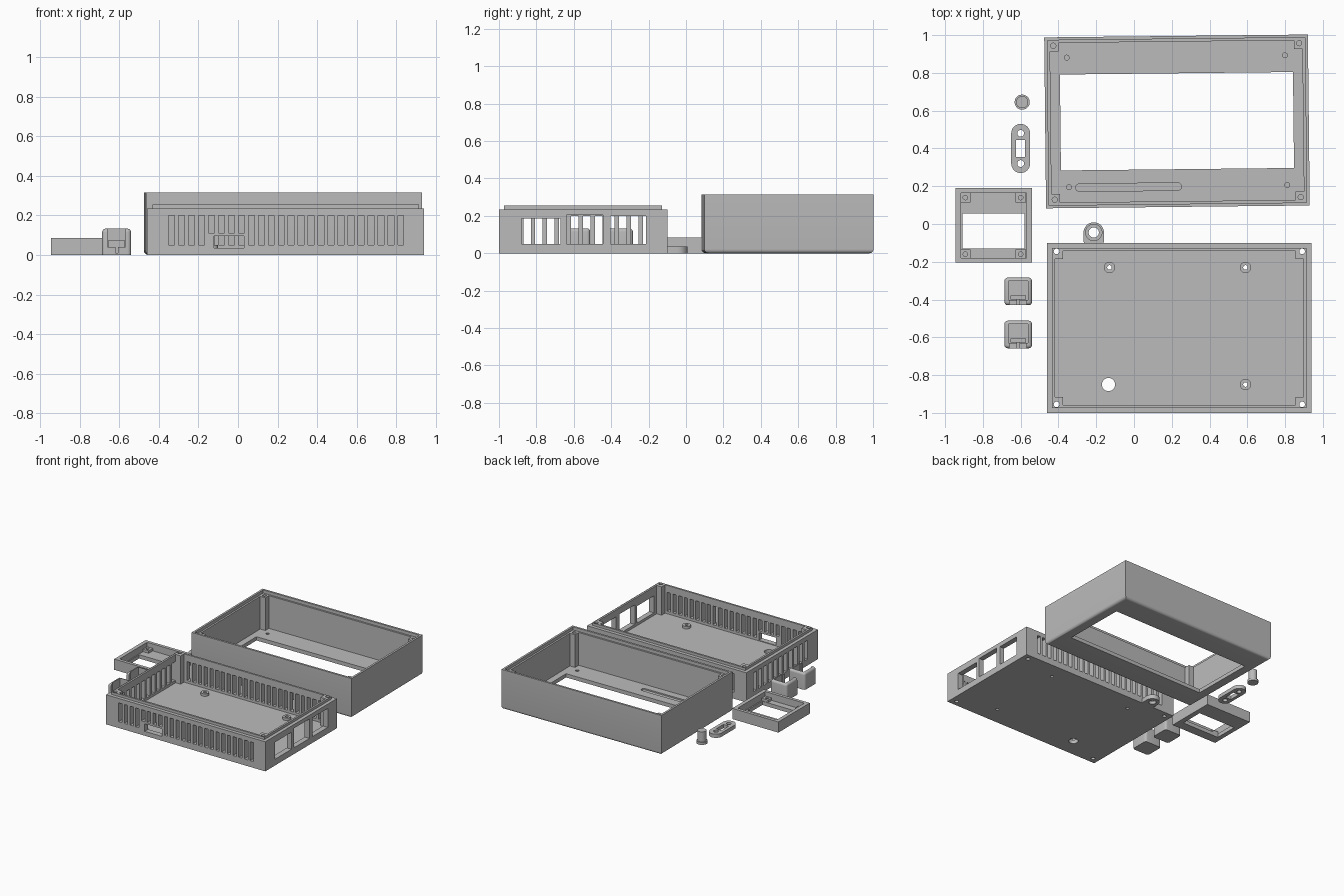
import bpy
import bmesh
from mathutils import Matrix

default = bpy.data.objects.get("Cube")
if default:
    bpy.data.objects.remove(default, do_unlink=True)

grey = bpy.data.materials.new("light_grey_plastic")
grey.use_nodes = True
GREY = (0.5, 0.5, 0.5, 1)
grey.diffuse_color = GREY
grey.node_tree.nodes["Principled BSDF"].inputs["Base Color"].default_value = GREY


# Shape helpers: each returns a function that adds the shape to a bmesh
def box(x0, x1, y0, y1, z0, z1, radius=0, rounded=None):
    def add(bm):
        place = (Matrix.Translation(((x0 + x1) / 2, (y0 + y1) / 2, (z0 + z1) / 2))
                 @ Matrix.Diagonal((x1 - x0, y1 - y0, z1 - z0, 1)))
        verts = bmesh.ops.create_cube(bm, size=1, matrix=place)["verts"]
        if rounded:
            edges = {e for v in verts for e in v.link_edges if rounded(*[p.co for p in e.verts])}
            bmesh.ops.bevel(bm, geom=list(edges), offset=radius, segments=5,
                            profile=0.5, affect='EDGES')
    return add


def cyl(x, y, r, z0, z1, r_top=None):
    def add(bm):
        bmesh.ops.create_cone(bm, cap_ends=True, segments=32, radius1=r,
                              radius2=r if r_top is None else r_top, depth=z1 - z0,
                              matrix=Matrix.Translation((x, y, (z0 + z1) / 2)))
    return add


def pill(x0, y0, x1, y1, r, z0, z1):
    def add(bm):
        verts = []
        for x, y in ((x0, y0), (x1, y1)):
            verts += bmesh.ops.create_cone(
                bm, cap_ends=False, segments=32, radius1=r, radius2=r, depth=z1 - z0,
                matrix=Matrix.Translation((x, y, (z0 + z1) / 2)))["verts"]
        hull = bmesh.ops.convex_hull(bm, input=verts)
        bmesh.ops.delete(bm, geom=list({v for v in hull["geom_interior"]
                                        if isinstance(v, bmesh.types.BMVert)}), context='VERTS')
        flat = [e for e in bm.edges if e.is_manifold and e.calc_face_angle(1) < 0.01]
        bmesh.ops.dissolve_edges(bm, edges=flat, use_verts=False)
    return add


def mesh_object(name, shapes):
    bm = bmesh.new()
    for shape in shapes:
        shape(bm)
    bmesh.ops.recalc_face_normals(bm, faces=bm.faces)
    mesh = bpy.data.meshes.new(name)
    bm.to_mesh(mesh)
    bm.free()
    mesh.materials.append(grey)
    obj = bpy.data.objects.new(name, mesh)
    bpy.context.collection.objects.link(obj)
    return obj


def build(name, solid, steps=()):
    """Start from one solid and apply (operation, shapes) steps in order."""
    obj = mesh_object(name, [solid])
    bpy.ops.object.select_all(action='DESELECT')
    bpy.context.view_layer.objects.active = obj
    obj.select_set(True)
    for operation, shapes in steps:
        tool = mesh_object("tool", shapes)
        tool.hide_render = True
        mod = obj.modifiers.new("shape", 'BOOLEAN')
        mod.operation, mod.solver, mod.object = operation, 'EXACT', tool
        bpy.ops.object.modifier_apply(modifier=mod.name)
        bpy.data.objects.remove(tool, do_unlink=True)
    bpy.ops.object.shade_smooth_by_angle()
    return obj


CUT, JOIN = 'DIFFERENCE', 'UNION'


def vertical(a, b):
    return abs(a.z - b.z) > 0.01


# Base tray: lip, cavity with corner posts, standoffs, vents and ports
L, R, F, B = -0.46, 0.94, -1.0, -0.1
WALL, POST = 0.042, 0.085
standoffs = [(-0.13, -0.23), (0.59, -0.23), (0.59, -0.85)]
corners = [(x, y) for x in (L + 0.05, R - 0.05) for y in (F + 0.045, B - 0.045)]
front_slots, back_slots = [], []
for i in range(24):
    x = -0.335 + i * 0.0503
    low = 0.11 if 4 <= i <= 7 else 0.05
    front_slots.append(box(x - 0.015, x + 0.015, F - 0.05, F + 0.06, low, 0.2))
    back_slots.append(box(x - 0.015, x + 0.015, B - 0.06, B + 0.05, 0.05, 0.2))
side_slots = [box(L - 0.05, L + 0.06, y - 0.02, y + 0.02, 0.05, 0.2)
              for y in [-0.85 + i * 0.064 for i in range(11)]]
ports = [box(R - 0.06, R + 0.05, y0, y1, 0.05, top)
         for y0, y1, top in ((-0.88, -0.67, 0.185), (-0.64, -0.445, 0.205), (-0.405, -0.215, 0.2))]
build("base_tray", box(L, R, F, B, 0, 0.235), [
    (JOIN, [box(L + 0.027, R - 0.027, F + 0.027, B - 0.027, 0.1, 0.255)]),
    (CUT, [box(L + WALL, R - WALL, F + POST, B - POST, 0.03, 0.3)]),
    (CUT, [box(L + POST, R - POST, F + WALL, B - WALL, 0.03, 0.3)]),
    (JOIN, [cyl(x, y, 0.03, 0.01, 0.05) for x, y in standoffs]),
    (CUT, [cyl(x, y, 0.012, -0.1, 0.1) for x, y in standoffs] + [cyl(-0.135, -0.85, 0.035, -0.1, 0.1)]),
    (CUT, [cyl(x, y, 0.015, -0.1, 0.3) for x, y in corners]),
    (CUT, front_slots + back_slots + side_slots + ports),
    (CUT, [box(-0.12, 0.03, F - 0.05, F + 0.06, 0.035, 0.095)]),
])

# Lid: lies face down, with display window, blind holes and a rebated rim
W, D, TOP = 0.698, 0.4525, 0.315
lid_holes = [cyl(x, y, 0.013, 0.02, 0.1)
             for x, y in ((-0.58, 0.344), (0.575, 0.344), (-0.575, -0.342), (0.58, -0.342))]
lid_screws = [cyl(sx * (W - 0.047), sy * (D - 0.045), 0.014, 0.1, 0.4)
              for sx in (-1, 1) for sy in (-1, 1)]
lid = build("lid", box(-W, W, -D, D, 0, TOP, 0.022,
                       lambda a, b: a.z < 0.01 and b.z < 0.01), [
    (CUT, [box(0.016 - W, W - 0.016, 0.016 - D, D - 0.016, 0.29, 0.4)]),
    (CUT, [box(0.03 - W, W - 0.03, 0.075 - D, D - 0.075, 0.03, 0.4)]),
    (CUT, [box(0.075 - W, W - 0.075, 0.03 - D, D - 0.03, 0.03, 0.4)]),
    (CUT, [box(-0.617, 0.617, -0.253, 0.255, -0.1, 0.1)]),
    (CUT, lid_holes + lid_screws + [pill(-0.52, -0.345, 0.0, -0.345, 0.02, 0.02, 0.1)]),
])
lid.location = (0.2275, 0.543, 0)
lid.rotation_euler.z = 0.0108

# Small display frame with screw pads
frame_posts = [(x, y) for x in (-0.893, -0.6) for y in (-0.16, 0.14)]
build("display_frame", box(-0.945, -0.54, -0.205, 0.19, 0, 0.085), [
    (CUT, [box(-0.915, -0.57, -0.18, 0.165, 0.03, 0.2)]),
    (CUT, [box(-0.908, -0.58, -0.13, 0.055, -0.1, 0.1)]),
    (JOIN, [box(x - 0.028, x + 0.028, y - 0.026, y + 0.026, 0.02, 0.05) for x, y in frame_posts]),
    (CUT, [cyl(x, y, 0.012, 0.015, 0.2) for x, y in frame_posts]),
])

# Ring tab on the back of the tray
build("ring_tab", pill(-0.213, -0.045, -0.213, -0.085, 0.054, 0, 0.035), [
    (CUT, [cyl(-0.213, -0.045, 0.043, 0.025, 0.2)]),
    (CUT, [cyl(-0.213, -0.045, 0.027, -0.1, 0.1)]),
])

# Pair of hollow clip feet, open toward the front
for name, y in (("back_clip", -0.357), ("front_clip", -0.585)):
    x = -0.613
    build(name, box(x - 0.073, x + 0.073, y - 0.073, y + 0.073, 0, 0.133, 0.018,
                    lambda a, b: vertical(a, b) or a.z + b.z > 0.2), [
        (CUT, [box(x - 0.052, x + 0.052, y - 0.045, y + 0.055, 0.02, 0.3)]),
        (CUT, [box(x - 0.045, x + 0.045, y - 0.1, y, 0.04, 0.3)]),
        (JOIN, [box(x - 0.04, x + 0.04, y - 0.042, y - 0.022, 0.01, 0.075)]),
        (CUT, [box(x - 0.006, x + 0.006, y - 0.1, y - 0.043, 0.01, 0.1)]),
    ])

# Switch plate with two screw holes and a slider opening
build("switch_plate", pill(-0.6, 0.32, -0.6, 0.48, 0.05, 0, 0.03), [
    (CUT, [box(-0.625, -0.577, 0.355, 0.445, -0.1, 0.1)]
     + [cyl(-0.6, y, 0.018, -0.1, 0.1) for y in (0.32, 0.48)]),
])

# Push button with a flange
build("push_button", cyl(-0.592, 0.645, 0.04, 0, 0.02), [
    (JOIN, [cyl(-0.592, 0.645, 0.032, 0.01, 0.1)]),
])
